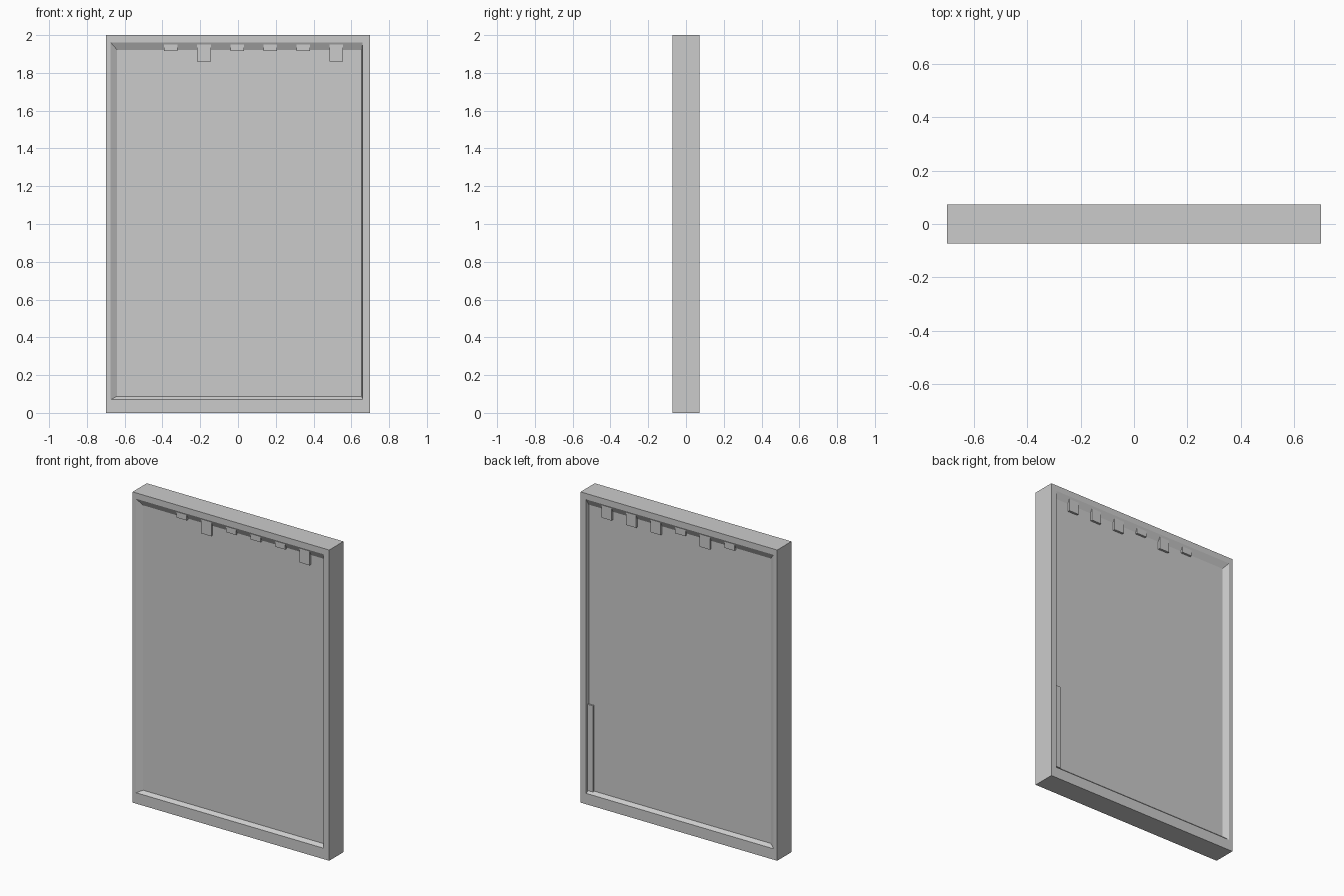
import bpy, bmesh

if "Cube" in bpy.data.objects:
    bpy.data.objects.remove(bpy.data.objects["Cube"])


def finish(name, bm):
    bmesh.ops.recalc_face_normals(bm, faces=bm.faces[:])
    me = bpy.data.meshes.new(name)
    bm.to_mesh(me)
    bm.free()
    ob = bpy.data.objects.new(name, me)
    bpy.context.collection.objects.link(ob)
    return ob


def box(name, x0, x1, y0, y1, z0, z1):
    bm = bmesh.new()
    bmesh.ops.create_cube(bm, size=1)
    for v in bm.verts:
        v.co = (x1 if v.co.x > 0 else x0,
                y1 if v.co.y > 0 else y0,
                z1 if v.co.z > 0 else z0)
    return finish(name, bm)


def ring_loft(name, rings):
    # closed sweep through rectangles given as (x0, x1, z0, z1, y)
    bm = bmesh.new()
    loops = [[bm.verts.new(p) for p in
              ((x0, y, z0), (x1, y, z0), (x1, y, z1), (x0, y, z1))]
             for x0, x1, z0, z1, y in rings]
    for a, b in zip(loops, loops[1:] + loops[:1]):
        for i in range(4):
            j = (i + 1) % 4
            bm.faces.new((a[i], a[j], b[j], b[i]))
    return finish(name, bm)


D = 0.0725      # half depth of the frame
P = 0.052       # half depth of the panel

# Outer frame with sloping inner edges on both faces
outer = (-0.70, 0.70, 0, 2)
lip = (-0.675, 0.66, 0.07, 1.962)
inner = (-0.64, 0.655, 0.088, 1.922)
ring_loft("frame", [outer + (-D,), lip + (-D,), inner + (-P,),
                    inner + (P,), lip + (D,), outer + (D,)])

# Panel filling the frame
box("panel", -0.65, 0.665, -P, P, 0.08, 1.93)

# Row of tabs along the top; some fold down over the panel
front_long = (1, 5)
back_long = (1, 3, 4, 5)
for i in range(6):
    x = -0.355 + 0.175 * i
    zf = 1.86 if i in front_long else 1.915
    zb = 1.87 if i in back_long else 1.91
    box("front_tab", x - 0.036, x + 0.036, -0.066, -0.03, zf, 1.965)
    box("back_tab", x - 0.036, x + 0.036, 0.03, 0.066, zb, 1.965)

# Low strip at the lower side of the back
box("back_strip", 0.62, 0.665, 0.03, 0.062, 0.085, 0.64)
